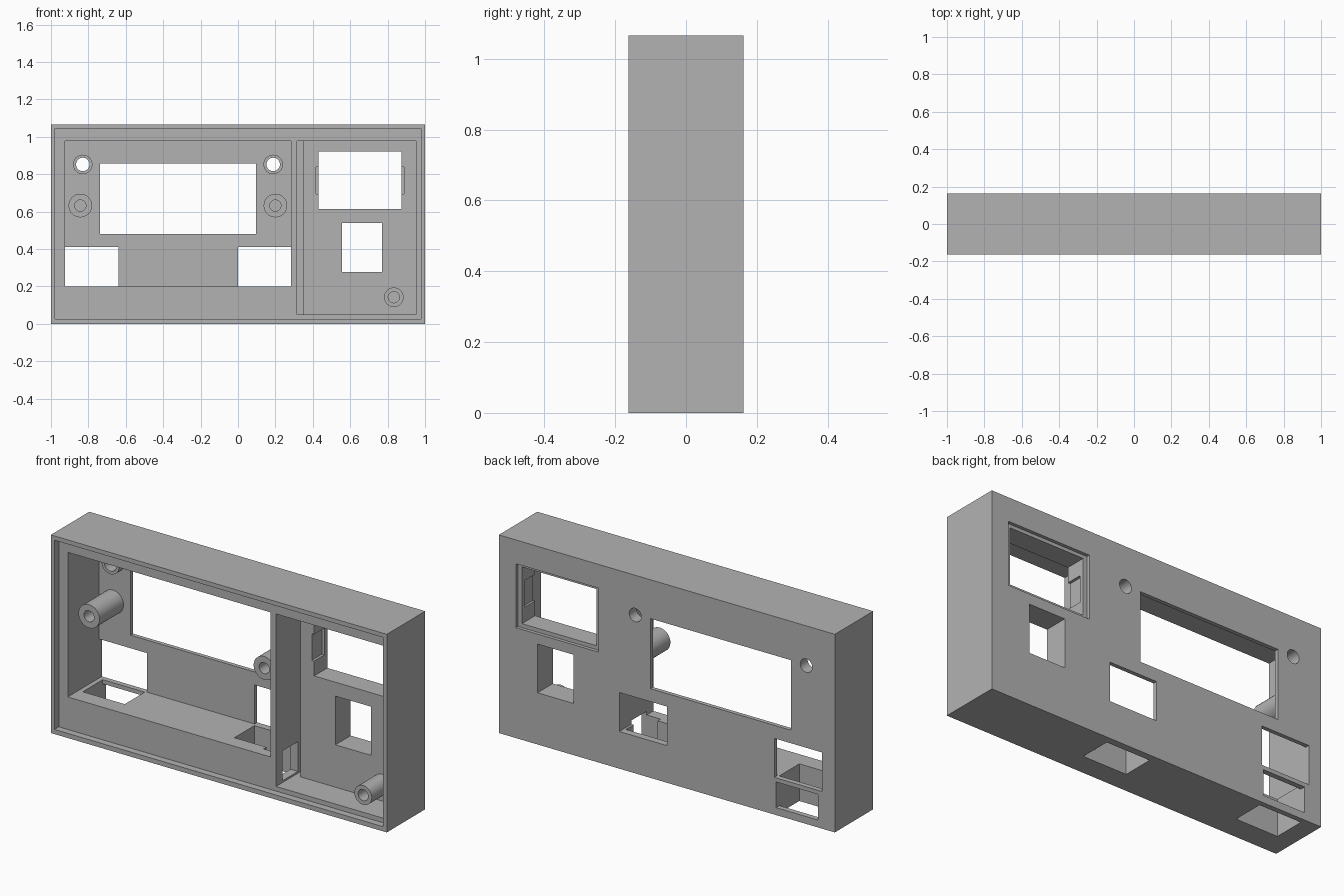
import bpy
import bmesh
import math
from mathutils import Matrix

old = bpy.data.objects.get("Cube")
if old:
    bpy.data.objects.remove(old, do_unlink=True)

grey = bpy.data.materials.new("plain grey")
grey.use_nodes = True
colour = (0.45, 0.45, 0.45, 1)
grey.diffuse_color = colour
grey.node_tree.nodes["Principled BSDF"].inputs["Base Color"].default_value = colour

W, FRONT, BACK, H = 1.0, -0.163, 0.163, 1.066
STEP = -0.126        # ledge inside the front rim
LEFT_FLOOR = 0.141   # thin back wall of the wide compartment
RIGHT_FLOOR = 0.033  # thick back wall of the narrow compartment
OUT = 0.3            # safely outside the case


def finish(name, bm):
    mesh = bpy.data.meshes.new(name)
    bm.to_mesh(mesh)
    bm.free()
    obj = bpy.data.objects.new(name, mesh)
    bpy.context.collection.objects.link(obj)
    mesh.materials.append(grey)
    return obj


def box(name, x, y, z):
    bm = bmesh.new()
    bmesh.ops.create_cube(bm, size=1)
    for v in bm.verts:
        v.co = [r[0] if c < 0 else r[1] for c, r in zip(v.co, (x, y, z))]
    return finish(name, bm)


def rod(name, x, z, radius, y0, y1):
    bm = bmesh.new()
    turn = Matrix.Translation((x, (y0 + y1) / 2, z)) @ Matrix.Rotation(math.pi / 2, 4, "X")
    bmesh.ops.create_cone(bm, cap_ends=True, segments=32, radius1=radius,
                          radius2=radius, depth=y1 - y0, matrix=turn)
    return finish(name, bm)


def cut(target, cutter):
    mod = target.modifiers.new("cut", "BOOLEAN")
    mod.operation = "DIFFERENCE"
    mod.solver = "EXACT"
    mod.object = cutter
    graph = bpy.context.evaluated_depsgraph_get()
    mesh = bpy.data.meshes.new_from_object(target.evaluated_get(graph))
    target.modifiers.clear()
    target.data = mesh
    bpy.data.objects.remove(cutter, do_unlink=True)


case = box("case", (-W, W), (FRONT, BACK), (0, H))

openings = [
    # rim step and the two compartments, with a channel beside the divider
    ((-0.978, 0.978), (-OUT, STEP), (0.025, 1.043)),
    ((-0.925, 0.283), (-OUT, LEFT_FLOOR), (0.2, 0.978)),
    ((0.345, 0.952), (-OUT, RIGHT_FLOOR), (0.05, 0.978)),
    ((0.315, 0.35), (-OUT, 0.1), (0.05, 0.978)),
    # wide window and the two lower windows
    ((-0.738, 0.097), (0, OUT), (0.48, 0.857)),
    ((-0.925, -0.64), (0, OUT), (0.2, 0.41)),
    ((0, 0.283), (0, OUT), (0.2, 0.41)),
    # shafts through the lower block, side port and divider passage
    ((-0.9, -0.65), (-0.035, 0.135), (-OUT, 0.3)),
    ((0.01, 0.27), (-0.045, 0.125), (-OUT, 0.3)),
    ((-0.9, -0.65), (0.05, OUT), (0.04, 0.178)),
    ((0.2, 0.33), (-0.07, 0.06), (0.06, 0.22)),
    # framed window with outer recess and side notches, then small window
    ((0.43, 0.875), (-0.1, OUT), (0.615, 0.92)),
    ((0.408, 0.898), (0.145, OUT), (0.594, 0.938)),
    ((0.416, 0.887), (-0.1, 0.12), (0.695, 0.838)),
    ((0.557, 0.77), (-0.1, OUT), (0.278, 0.54)),
]
for x, y, z in openings:
    cut(case, box("cutter", x, y, z))

# Mounting posts: name, x, z, radius, hole radius, front, base, hole end
posts = [
    ("lower_post_right", -0.843, 0.632, 0.063, 0.03, -0.063, LEFT_FLOOR, 0.12),
    ("lower_post_left", 0.2, 0.632, 0.063, 0.03, -0.063, LEFT_FLOOR, 0.12),
    ("upper_post_right", -0.83, 0.852, 0.052, 0.036, 0.1, LEFT_FLOOR, OUT),
    ("upper_post_left", 0.188, 0.852, 0.052, 0.036, 0.1, LEFT_FLOOR, OUT),
    ("corner_post", 0.833, 0.142, 0.052, 0.03, STEP, RIGHT_FLOOR, 0.02),
]
for name, x, z, radius, hole, front, base, end in posts:
    post = rod(name, x, z, radius, front, base + 0.005)
    cut(post, rod("cutter", x, z, hole, -OUT, end))
    if end == OUT:
        cut(case, rod("cutter", x, z, hole, 0, OUT))

for obj in bpy.context.view_layer.objects:
    obj.select_set(obj.type == "MESH")
bpy.context.view_layer.objects.active = case
bpy.ops.object.shade_smooth_by_angle(angle=math.radians(30))
